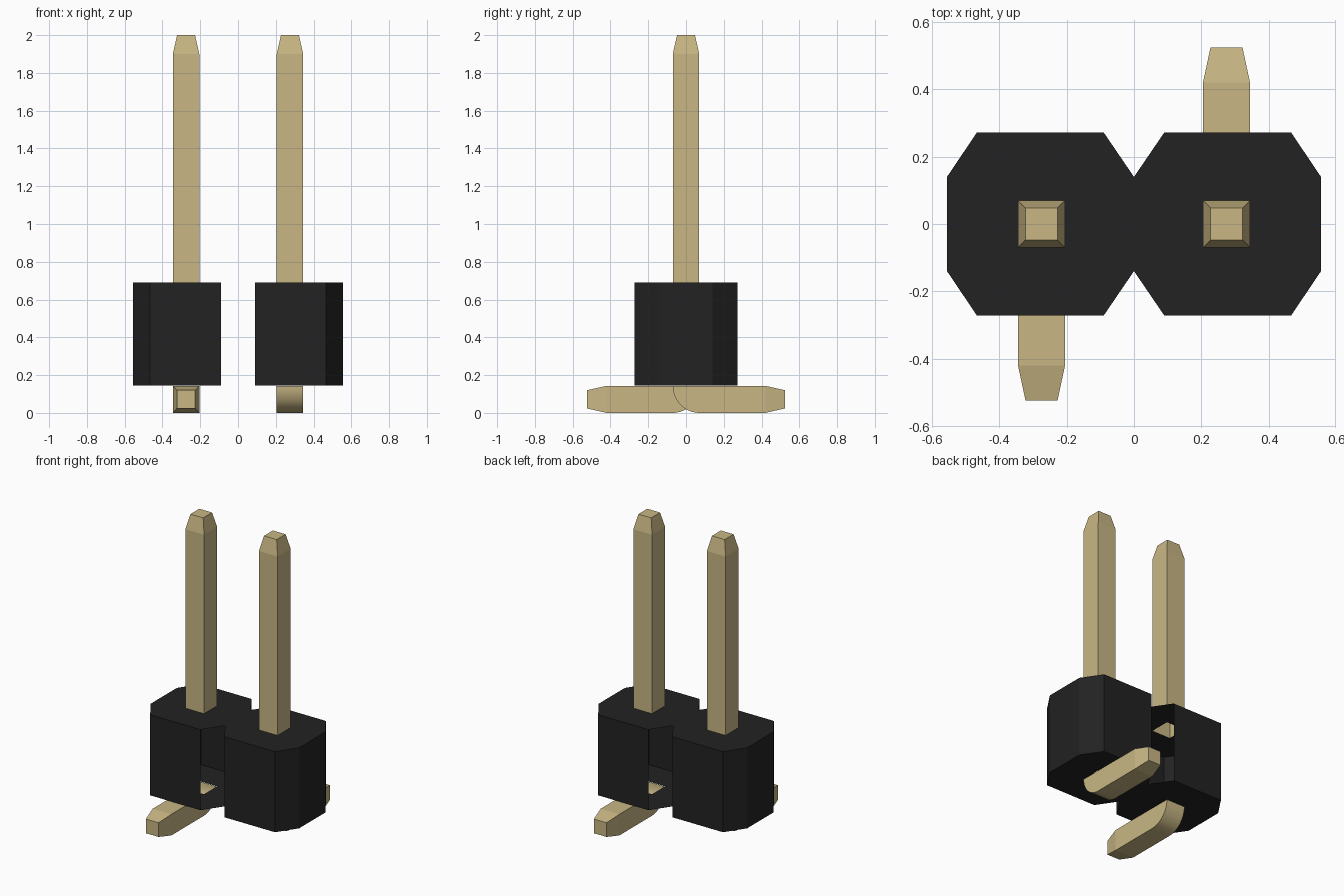
import bpy, bmesh, math

cube = bpy.data.objects.get("Cube")
if cube:
    bpy.data.objects.remove(cube, do_unlink=True)


def material(name, rgb, rough):
    m = bpy.data.materials.new(name)
    m.use_nodes = True
    m.diffuse_color = (*rgb, 1)
    bsdf = m.node_tree.nodes["Principled BSDF"]
    bsdf.inputs["Base Color"].default_value = (*rgb, 1)
    bsdf.inputs["Roughness"].default_value = rough
    return m


GOLD = material("pale gold", (0.58, 0.47, 0.23), 0.5)
BLACK = material("black plastic", (0.016, 0.016, 0.016), 0.6)

PX, R = 0.275, 0.07          # pin offset and half thickness
Z0, Z1 = 0.145, 0.69         # housing bottom and top
LEG_TOP = 0.143              # leg sits just under the housing floor


def finish(bm, name, mat, turn, smooth=False):
    me = bpy.data.meshes.new(name)
    bm.to_mesh(me)
    bm.free()
    ob = bpy.data.objects.new(name, me)
    bpy.context.collection.objects.link(ob)
    me.materials.append(mat)
    ob.rotation_euler.z = turn
    if smooth:
        bpy.ops.object.select_all(action='DESELECT')
        ob.select_set(True)
        bpy.context.view_layer.objects.active = ob
        bpy.ops.object.shade_smooth_by_angle(angle=math.radians(10))
    return ob


def ring(bm, pts):
    return [bm.verts.new(p) for p in pts]


def bridge(bm, a, b, skip=()):
    n = len(a)
    for i in range(n):
        if i not in skip:
            j = (i + 1) % n
            bm.faces.new((a[i], a[j], b[j], b[i]))


def square(r, z):
    return [(PX - r, -r, z), (PX + r, -r, z), (PX + r, r, z), (PX - r, r, z)]


def housing(name, turn):
    # Octagonal hollow block, open at the notch, with a square pin hole top and bottom
    outline = [(0, -.14), (.09, -.272), (.467, -.272), (.556, -.14),
               (.556, .14), (.467, .272), (.09, .272), (0, .14)]
    bm = bmesh.new()
    low = ring(bm, [(x, y, Z0) for x, y in outline])
    high = ring(bm, [(x, y, Z1) for x, y in outline])
    bridge(bm, low, high, skip=(0, 6, 7))
    for rim, z, flip in ((low, Z0, True), (high, Z1, False)):
        hole = ring(bm, square(R, z))
        for k in range(4):
            a, b, c = rim[2 * k], rim[2 * k + 1], rim[(2 * k + 2) % 8]
            p, q = hole[k], hole[(k + 1) % 4]
            for f in ((a, b, p), (b, c, q, p)):
                bm.faces.new(f[::-1] if flip else f)
    finish(bm, name, BLACK, turn)


def pin_shaft(name, turn):
    # Upright square pin with a tapered tip
    bm = bmesh.new()
    rings = [ring(bm, square(r, z)) for r, z in ((R, Z1), (R, 1.9), (.0475, 2.0))]
    for a, b in zip(rings, rings[1:]):
        bridge(bm, a, b)
    bm.faces.new(rings[-1])
    finish(bm, name, GOLD, turn)


def pin_leg(name, turn):
    # Bent foot: rounded heel, flat sole, tapered toe, open where it meets the hole
    bm = bmesh.new()
    n = 12
    side = []
    for i in range(n + 1):
        t = math.pi / 2 * i / n
        side.append((R - 2 * R * math.cos(t), LEG_TOP * (1 - math.sin(t))))
    side += [(.42, 0), (.42, LEG_TOP), (R, LEG_TOP)]
    left = ring(bm, [(PX + R, y, z) for y, z in side])
    right = ring(bm, [(PX - R, y, z) for y, z in side])
    bm.faces.new(left)
    bm.faces.new(right[::-1])
    # skip the toe end and the opening under the hole
    bridge(bm, left[::-1], right[::-1], skip=(1, len(side) - 1))
    # toe
    base = [left[n + 1], left[n + 2], right[n + 2], right[n + 1]]
    tip = ring(bm, [(PX + s * .0475, .525, z) for s, z in
                    ((1, .024), (1, .12), (-1, .12), (-1, .024))])
    bridge(bm, base, tip)
    bm.faces.new(tip)
    bmesh.ops.recalc_face_normals(bm, faces=bm.faces)
    finish(bm, name, GOLD, turn, smooth=True)


# Two identical halves, turned half a revolution from each other
for label, turn in (("left", 0), ("right", math.pi)):
    housing(label + "_housing", turn)
    pin_shaft(label + "_pin_shaft", turn)
    pin_leg(label + "_pin_leg", turn)
